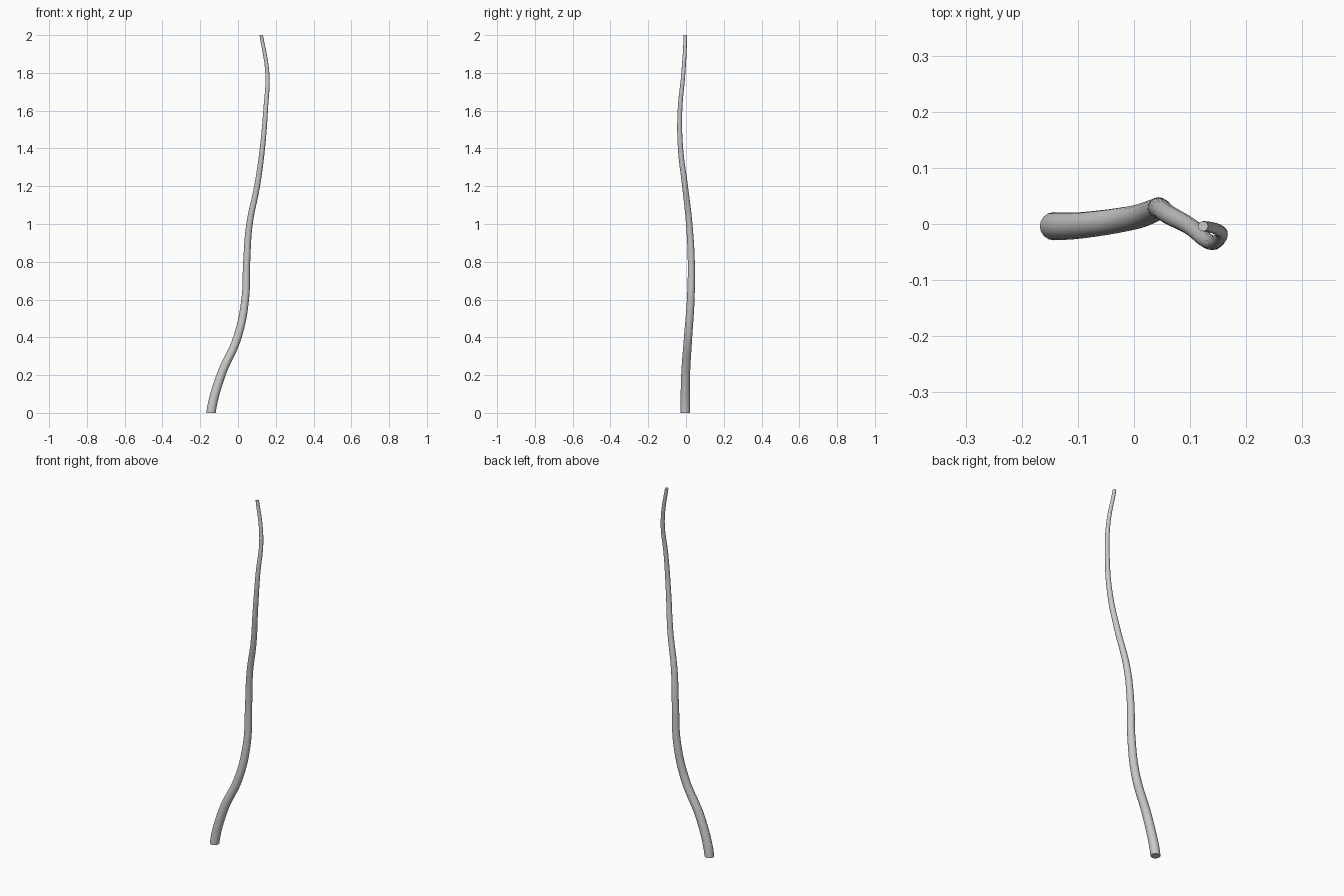
import bpy
from mathutils import Vector

if "Cube" in bpy.data.objects:
    bpy.data.objects.remove(bpy.data.objects["Cube"])

# Centre line of the stick: x, y, z
path = [
    (-0.143, -0.004, 0.0), (-0.090, -0.002, 0.2), (-0.003, 0.011, 0.4),
    (0.038, 0.025, 0.6), (0.046, 0.028, 0.8), (0.061, 0.017, 1.0),
    (0.101, -0.005, 1.2), (0.129, -0.029, 1.4), (0.146, -0.032, 1.6),
    (0.155, -0.014, 1.8), (0.123, -0.004, 2.0),
]
R_BASE, R_TIP = 0.025, 0.009

# Tapered round tube swept along the centre line
curve = bpy.data.curves.new("stick", "CURVE")
curve.dimensions = "3D"
curve.bevel_depth = 1.0
curve.bevel_resolution = 6
curve.resolution_u = 8
curve.use_fill_caps = True
spline = curve.splines.new("BEZIER")
spline.bezier_points.add(len(path) - 1)
for p, co in zip(spline.bezier_points, path):
    p.co = co
    p.radius = R_BASE + (R_TIP - R_BASE) * co[2] / 2
    p.handle_left_type = p.handle_right_type = "AUTO"

# Nearly upright ends, so both cut faces lie level
for i, dx in ((0, 0.008), (-1, -0.010)):
    p = spline.bezier_points[i]
    p.handle_left_type = p.handle_right_type = "FREE"
    step = Vector((dx, 0, 0.065))
    p.handle_left, p.handle_right = p.co - step, p.co + step

stick = bpy.data.objects.new("stick", curve)
bpy.context.collection.objects.link(stick)
bpy.context.view_layer.objects.active = stick
stick.select_set(True)
bpy.ops.object.convert(target="MESH")
stick = bpy.context.object

# Flatten the cut ends and shade the side smooth
for v in stick.data.vertices:
    if v.co.z < 0.006:
        v.co.z = 0
    elif v.co.z > 1.994:
        v.co.z = 2
bpy.ops.object.shade_smooth_by_angle()
